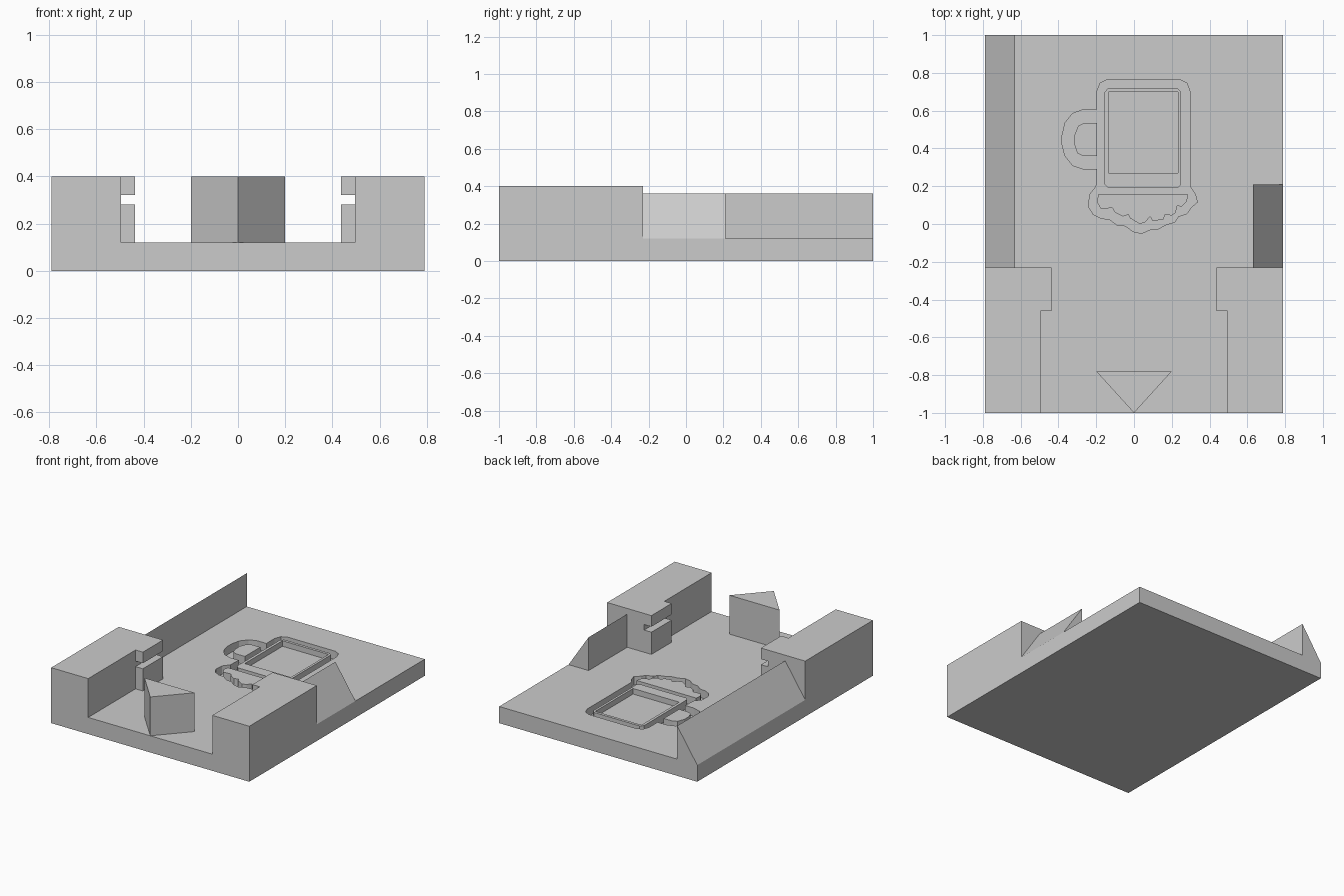
import bpy
import bmesh

default = bpy.data.objects.get("Cube")
if default:
    bpy.data.objects.remove(default, do_unlink=True)

# One plain material for the whole model
GREY = (0.6, 0.6, 0.6, 1.0)
grey = bpy.data.materials.new("plain_grey")
grey.use_nodes = True
grey.diffuse_color = GREY
grey.node_tree.nodes["Principled BSDF"].inputs["Base Color"].default_value = GREY

HALF_WIDTH = 0.79
FLOOR = 0.12
TOP = 0.4
RIDGE = 0.36
GROOVE = 0.06


def prism(name, outline, low, high, axis="z"):
    """Extrude a flat outline: (x, y) along z, or (x, z) along y."""
    bm = bmesh.new()
    place = (lambda u, v, d: (u, v, d)) if axis == "z" else (lambda u, v, d: (u, d, v))
    verts = [bm.verts.new(place(u, v, low)) for u, v in outline]
    face = bm.faces.new(verts)
    grown = bmesh.ops.extrude_face_region(bm, geom=[face])
    moved = [e for e in grown["geom"] if isinstance(e, bmesh.types.BMVert)]
    shift = place(0, 0, high - low)
    bmesh.ops.translate(bm, vec=shift, verts=moved)
    bmesh.ops.recalc_face_normals(bm, faces=bm.faces[:])
    mesh = bpy.data.meshes.new(name)
    bm.to_mesh(mesh)
    bm.free()
    mesh.materials.append(grey)
    obj = bpy.data.objects.new(name, mesh)
    bpy.context.scene.collection.objects.link(obj)
    return obj


def rectangle(x1, y1, x2, y2):
    return [(x1, y1), (x2, y1), (x2, y2), (x1, y2)]


def carve(target, cutter):
    """Cut the cutter out of the target, then discard the cutter."""
    cutter.hide_render = True
    mod = target.modifiers.new("carve", "BOOLEAN")
    mod.operation = "DIFFERENCE"
    mod.solver = "EXACT"
    mod.object = cutter
    bpy.context.view_layer.update()
    graph = bpy.context.evaluated_depsgraph_get()
    result = bpy.data.meshes.new_from_object(target.evaluated_get(graph))
    target.modifiers.clear()
    target.data = result
    bpy.data.objects.remove(cutter, do_unlink=True)


# Base plate
base = prism("base_plate", rectangle(-HALF_WIDTH, -1, HALF_WIDTH, 1), 0, FLOOR)

# Mug silhouette: foam along the bottom, body, then handle
foam_edge = [
    (-.2, .2), (-.235, .155), (-.24, .09), (-.215, .05), (-.175, .03),
    (-.13, .025), (-.09, -.005), (-.045, -.01), (-.005, -.04), (.04, -.05),
    (.085, -.03), (.13, -.025), (.165, -.005), (.215, .01), (.235, .04),
    (.28, .055), (.3, .085), (.335, .115), (.325, .155), (.297, .2)]
body_edge = [
    (.297, .7), (.28, .745), (.24, .765), (-.14, .765), (-.18, .745), (-.197, .7)]
handle_edge = [
    (-.197, .605), (-.27, .605), (-.325, .585), (-.365, .535), (-.38, .47),
    (-.38, .42), (-.365, .36), (-.325, .31), (-.265, .29), (-.197, .29)]
carve(base, prism("mug_cutter", foam_edge + body_edge + handle_edge,
                  FLOOR - GROOVE, FLOOR + GROOVE))

# Raised islands left standing inside the mug recess
foam_island = [
    (-.19, .155), (-.195, .115), (-.175, .08), (-.115, .085), (-.1, .06),
    (-.06, .04), (-.03, .05), (-.02, .03), (.03, 0), (.06, .01), (.085, .04),
    (.1, .015), (.155, .025), (.165, .05), (.2, .045), (.22, .06), (.23, .1),
    (.25, .09), (.28, .12), (.285, .155)]
prism("foam_island", foam_island, FLOOR - GROOVE, FLOOR)

handle_island = [
    (-.197, .535), (-.265, .535), (-.295, .52), (-.315, .47),
    (-.315, .42), (-.3, .375), (-.27, .36), (-.197, .36)]
prism("handle_island", handle_island, FLOOR - GROOVE, FLOOR)

body_island = [
    (-.155, .21), (-.135, .19), (.23, .19), (.25, .21),
    (.25, .7), (.23, .72), (-.135, .72), (-.155, .7)]
mug_body = prism("mug_body_rim", body_island, FLOOR - GROOVE, FLOOR)
carve(mug_body, prism("pocket_cutter", rectangle(-.135, .27, .233, .7),
                      FLOOR - .04, FLOOR + GROOVE))

# Front blocks with slotted inner lugs, and outward sloping side ramps
for side, sign, ramp_end in (("left", 1, .21), ("right", -1, 1)):
    def mirrored(outline):
        return [(sign * u, v) for u, v in outline]

    prism(side + "_front_block", mirrored(rectangle(.495, -1, HALF_WIDTH, -.23)),
          FLOOR, TOP)
    lug = mirrored(rectangle(.437, -.46, .495, -.23))
    prism(side + "_lower_lug", lug, FLOOR, .28)
    prism(side + "_upper_lug", lug, .32, TOP)
    slope = mirrored([(.63, FLOOR), (HALF_WIDTH, FLOOR), (.63, RIDGE)])
    prism(side + "_side_ramp", slope, -.23, ramp_end, axis="y")

# Pointed divider at the front
prism("front_divider", [(-.2, -.78), (0, -1), (.2, -.78)], FLOOR, TOP)
